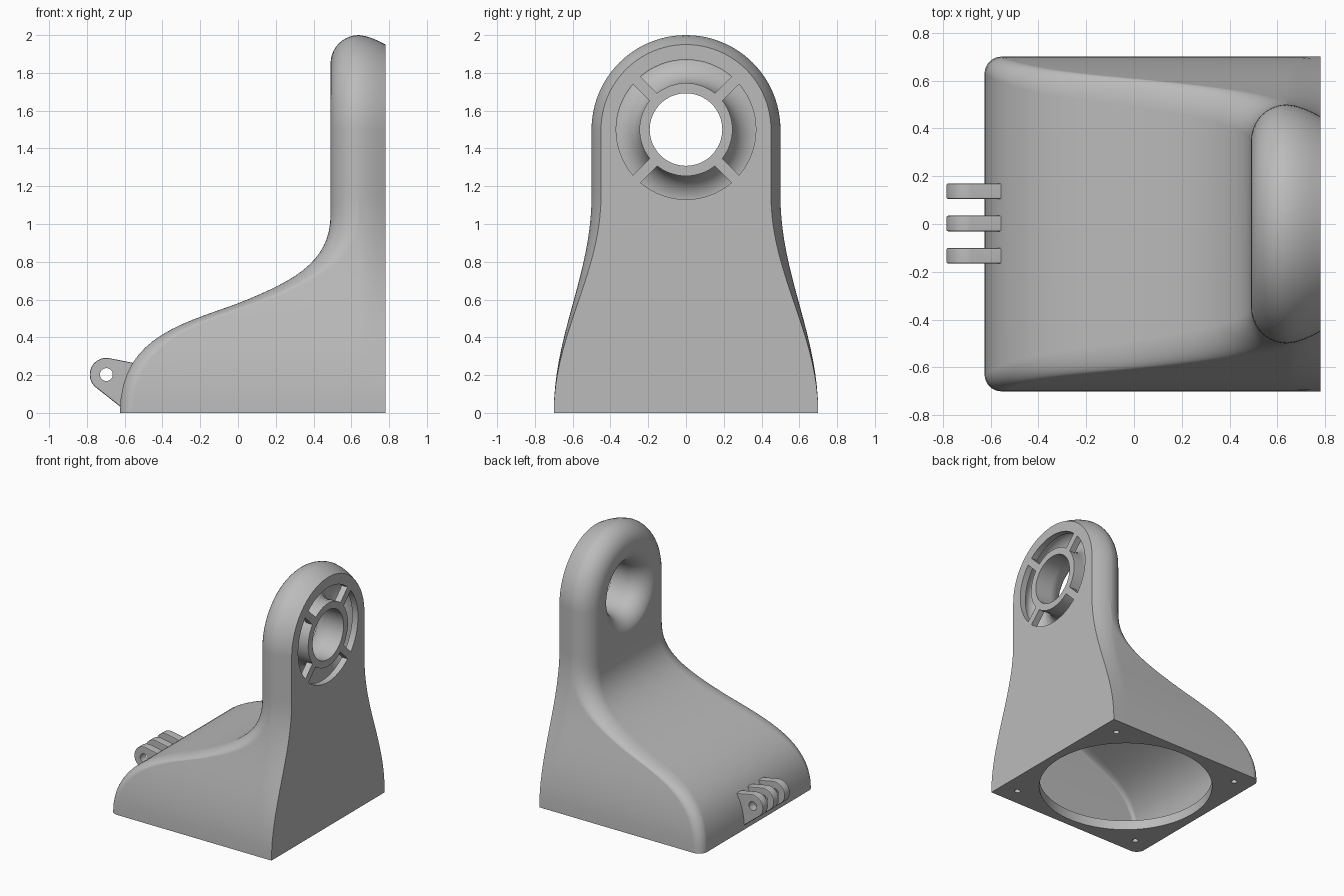
import bpy, bmesh
from math import sin, cos, pi, asin, radians
from mathutils import Matrix, Vector
from mathutils.geometry import interpolate_bezier

if "Cube" in bpy.data.objects:
    bpy.data.objects.remove(bpy.data.objects["Cube"])

BACK, WIDEST, WALL, EYE_Z = 0.78, 0.64, 0.05, 1.5
BASE_X = 0.08

grey = bpy.data.materials.new("plain_grey")
grey.use_nodes = True
grey.diffuse_color = (0.5, 0.5, 0.5, 1)
grey.node_tree.nodes["Principled BSDF"].inputs["Base Color"].default_value = (0.5, 0.5, 0.5, 1)


def finish(name, bm):
    """Turn a bmesh into a linked object."""
    bmesh.ops.remove_doubles(bm, verts=bm.verts, dist=1e-5)
    bmesh.ops.recalc_face_normals(bm, faces=bm.faces)
    mesh = bpy.data.meshes.new(name)
    bm.to_mesh(mesh)
    bm.free()
    mesh.materials.append(grey)
    obj = bpy.data.objects.new(name, mesh)
    bpy.context.collection.objects.link(obj)
    return obj


def loft(name, rings):
    """Join closed rings of points and cap both ends."""
    bm = bmesh.new()
    loops = [[bm.verts.new(p) for p in ring] for ring in rings]
    n = len(loops[0])
    for a, b in zip(loops, loops[1:]):
        for i in range(n):
            j = (i + 1) % n
            bm.faces.new((a[i], a[j], b[j], b[i]))
    bm.faces.new(loops[0])
    bm.faces.new(loops[-1])
    bmesh.ops.remove_doubles(bm, verts=bm.verts, dist=1e-5)
    bmesh.ops.dissolve_degenerate(bm, edges=bm.edges, dist=1e-5)
    return finish(name, bm)


def lathe(name, profile, segments=64):
    """Spin (x, radius) points around the axis of the eye."""
    angles = [2 * pi * i / segments for i in range(segments)]
    return loft(name, [[(x, r * cos(a), EYE_Z + r * sin(a)) for a in angles] for x, r in profile])


def cylinder(name, x, y, z0, z1, r, segments):
    angles = [2 * pi * i / segments for i in range(segments)]
    return loft(name, [[(x + r * cos(a), y + r * sin(a), z) for a in angles] for z in (z0, z1)])


def cut(target, cutter):
    """Subtract one solid from another and discard the cutter."""
    cutter.hide_render = True
    mod = target.modifiers.new("cut", 'BOOLEAN')
    mod.operation, mod.solver, mod.object = 'DIFFERENCE', 'EXACT', cutter
    bpy.context.view_layer.update()
    graph = bpy.context.evaluated_depsgraph_get()
    mesh = bpy.data.meshes.new_from_object(target.evaluated_get(graph))
    target.modifiers.clear()
    target.data = mesh
    bpy.data.objects.remove(cutter)


def smooth(obj):
    bpy.ops.object.select_all(action='DESELECT')
    obj.select_set(True)
    bpy.context.view_layer.objects.active = obj
    bpy.ops.object.shade_smooth_by_angle(angle=radians(30))
    obj.modifiers.new("even_shading", 'WEIGHTED_NORMAL').keep_sharp = True


# Sloping front edge of the body as (x, z) points
def front_edge():
    knots = [((-0.625, 0), (-0.625, 0.4), (-0.3, 0.47), (0, 0.58)),
             ((0, 0.58), (0.3, 0.7), (0.49, 0.8), (0.49, 1.05))]
    pts = []
    for k in knots:
        pts += [p[:2] for p in interpolate_bezier(*[Vector((*q, 0)) for q in k], 16)]
    return pts[:16] + pts[17:] + [(0.49, z) for z in (1.1, 1.15, EYE_Z)]


def section(x, z, wall):
    """Horizontal outline: tapered back, straight sides, rounded front."""
    s = (1 - cos(pi * min(z / 1.15, 1))) / 2
    width, taper = 0.7 - 0.2 * s - wall, 0.05 * s
    r = 0.07 + 0.08 * s - wall
    front = x + wall
    half = []
    for i in range(5):
        u = 1 - i / 4
        half.append((WIDEST + u * (BACK - wall - WIDEST), width - taper * u ** 1.6))
    for i in range(11):
        a = pi / 2 * i / 10
        half.append((front + r - r * sin(a), width - r + r * cos(a)))
    return half + [(px, -py) for px, py in reversed(half)]


def body_solid(name, wall, skip):
    """Stack sections up the slope, then swing the last one over the arch."""
    rings = []
    for x, z in front_edge()[skip:]:
        outline = section(x, z, wall)
        rings.append([(px, py, z) for px, py in outline])
    for i in range(1, 25):
        a = pi / 2 * i / 24
        rings.append([(px, py * cos(a), EYE_Z + abs(py) * sin(a)) for px, py in outline])
    bm = bmesh.new()
    loops = [[bm.verts.new(p) for p in ring] for ring in rings]
    n = len(outline)
    for a, b in zip(loops, loops[1:]):
        for i in range(n):
            j = (i + 1) % n
            bm.faces.new((a[i], a[j], b[j], b[i]))
    bm.faces.new(loops[0])
    return finish(name, bm)


def flare(extra):
    """Trumpet profile: a straight throat opening towards the front."""
    curve = [(WIDEST + extra - 0.152 * sin(a), 0.192 + extra + 0.14 * (1 - cos(a)))
             for a in [pi / 2 * i / 12 for i in range(13)]]
    return [(0.85, curve[0][1])] + curve + [(0.42, curve[-1][1])]


# Hollow body with a trumpet-shaped eye
body = body_solid("duct_body", 0, 0)
cavity = body_solid("cavity", WALL, 1)
cut(cavity, lathe("trumpet_wall", flare(WALL + 0.002)))
cut(body, cavity)
cut(body, lathe("trumpet_bore", flare(0)))

# Four curved slots around the eye, leaving diagonal spokes
for k in range(4):
    ring = []
    for r, flip in ((0.246, 1), (0.37, -1)):
        reach = pi / 4 - asin(0.028 / r)
        ring += [(r, k * pi / 2 + flip * reach * (i / 8 - 1)) for i in range(17)]
    cut(body, loft("slot", [[(x, r * cos(a), EYE_Z + r * sin(a)) for r, a in ring]
                            for x in (0.7, 0.85)]))

# Round opening and screw holes in the base
cut(body, cylinder("base_opening", BASE_X, 0, -0.05, 0.1, 0.635, 96))
for sx in (-1, 1):
    for sy in (-1, 1):
        cut(body, cylinder("screw_hole", BASE_X + sx * 0.565, sy * 0.565, -0.05, 0.1, 0.022, 20))
smooth(body)


# Three hinge prongs with a pin hole
def prong(name, y):
    cx, cz, r, half = -0.697, 0.203, 0.088, 0.033
    arc = [radians(80 + 148 * i / 20) for i in range(21)]
    outline = [(cx + r * cos(a), cz + r * sin(a)) for a in arc]
    outline += [(-0.62, 0.03), (-0.6, 0.05), (-0.58, 0.17), (-0.54, 0.262)]
    obj = loft(name, [[(x, y + s * half, z) for x, z in outline] for s in (-1, 1)])
    bm = bmesh.new()
    bm.from_mesh(obj.data)
    rims = [e for e in bm.edges if abs(e.verts[0].co.y - e.verts[1].co.y) < 1e-4]
    bmesh.ops.bevel(bm, geom=rims, offset=0.008, segments=2, profile=0.5, affect='EDGES')
    bm.to_mesh(obj.data)
    bm.free()
    pin = cylinder("pin_hole", 0, 0, -0.1, 0.1, 0.034, 24)
    pin.matrix_world = Matrix.Translation((cx, y, cz)) @ Matrix.Rotation(pi / 2, 4, 'X')
    cut(obj, pin)
    smooth(obj)


for label, y in (("right", 0.137), ("middle", 0.002), ("left", -0.133)):
    prong("hinge_prong_" + label, y)
